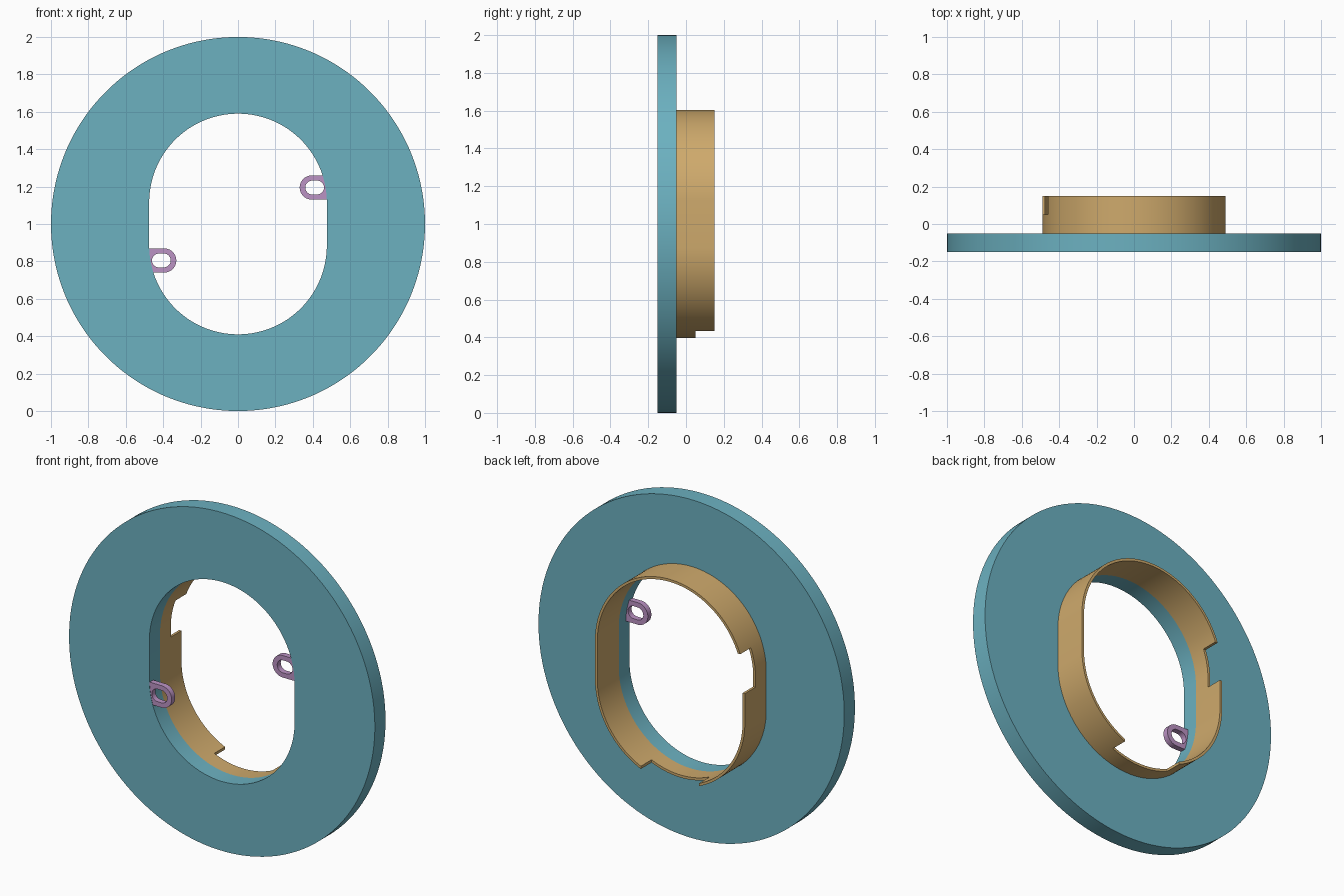
import bpy
import bmesh
import math

if "Cube" in bpy.data.objects:
    bpy.data.objects.remove(bpy.data.objects["Cube"], do_unlink=True)


def material(name, rgb):
    mat = bpy.data.materials.new(name)
    mat.use_nodes = True
    mat.diffuse_color = (*rgb, 1)
    mat.node_tree.nodes["Principled BSDF"].inputs["Base Color"].default_value = (*rgb, 1)
    return mat


teal = material("teal", (0.15, 0.44, 0.53))
tan = material("tan", (0.62, 0.40, 0.15))
mauve = material("mauve", (0.50, 0.29, 0.55))


def slot(radius, half_x=0, half_z=0, x=0, z=1, count=128):
    """Circle stretched into a slot by pushing its halves apart."""
    points = []
    for i in range(count):
        a = (i + 0.5) * math.tau / count
        c, s = math.cos(a), math.sin(a)
        points.append((x + radius * c + math.copysign(half_x, c),
                       z + radius * s + math.copysign(half_z, s)))
    return points


def ring(name, outer, inner, y0, y1, mat):
    """Prism along y between an outer and an inner outline."""
    bm = bmesh.new()
    loops = [[bm.verts.new((x, y, z)) for x, z in outline]
             for outline, y in ((outer, y0), (outer, y1), (inner, y1), (inner, y0))]
    n = len(outer)
    for k in range(4):
        a, b = loops[k], loops[(k + 1) % 4]
        for i in range(n):
            j = (i + 1) % n
            bm.faces.new((a[i], a[j], b[j], b[i]))
    bmesh.ops.recalc_face_normals(bm, faces=bm.faces)
    mesh = bpy.data.meshes.new(name)
    bm.to_mesh(mesh)
    bm.free()
    mesh.materials.append(mat)
    obj = bpy.data.objects.new(name, mesh)
    bpy.context.collection.objects.link(obj)
    return obj


def smooth(obj):
    bpy.ops.object.select_all(action="DESELECT")
    obj.select_set(True)
    bpy.context.view_layer.objects.active = obj
    bpy.ops.object.shade_smooth_by_angle(angle=math.radians(30))


def notch(obj, low, high):
    """Cut a box-shaped notch out of an object."""
    bpy.ops.mesh.primitive_cube_add(size=1, location=[(a + b) / 2 for a, b in zip(low, high)])
    cutter = bpy.context.object
    cutter.name = "notch_cutter"
    cutter.scale = [b - a for a, b in zip(low, high)]
    cutter.hide_render = True
    mod = obj.modifiers.new("notch", "BOOLEAN")
    mod.operation = "DIFFERENCE"
    mod.solver = "EXACT"
    mod.object = cutter
    bpy.context.view_layer.objects.active = obj
    bpy.ops.object.modifier_apply(modifier=mod.name)
    bpy.data.objects.remove(cutter, do_unlink=True)


# Round face plate with a slot-shaped opening
opening = slot(0.475, half_z=0.115)
smooth(ring("face_plate", slot(1.0), opening, -0.15, -0.05, teal))

# Thin collar behind the opening, notched at the bottom and on one side
collar = ring("collar", slot(0.49, half_z=0.115), opening, -0.05, 0.15, tan)
notch(collar, (-0.19, 0.05, 0.3), (0.19, 0.2, 0.6))
notch(collar, (-0.6, 0.05, 1.06), (-0.3, 0.2, 1.285))
smooth(collar)

# Two small loops, set half a turn apart, rooted in the plate
for name, side in (("left_loop", 1), ("right_loop", -1)):
    z = 1 + side * 0.195
    outer = slot(0.065, half_x=0.035, x=side * 0.43, z=z, count=48)
    hole = slot(0.037, half_x=0.013, x=side * 0.41, z=z, count=48)
    smooth(ring(name, outer, hole, -0.148, -0.115, mauve))
